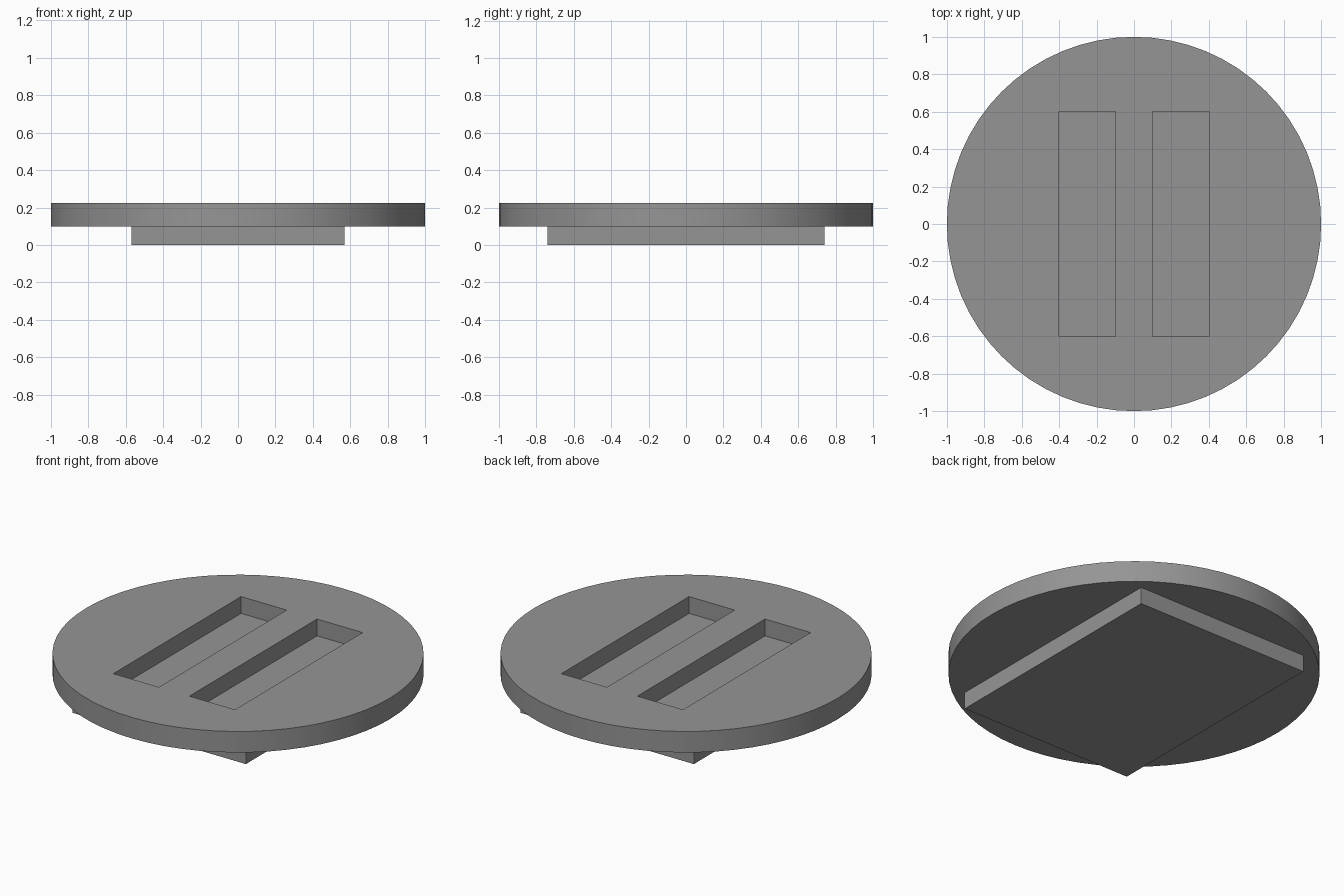
import bpy, bmesh, math

if "Cube" in bpy.data.objects:
    bpy.data.objects.remove(bpy.data.objects["Cube"])

grey = bpy.data.materials.new("plain grey")
grey.diffuse_color = (0.3, 0.3, 0.3, 1)
grey.use_nodes = True
grey.node_tree.nodes["Principled BSDF"].inputs["Base Color"].default_value = grey.diffuse_color


def finish(name, bm):
    mesh = bpy.data.meshes.new(name)
    bm.to_mesh(mesh)
    bm.free()
    mesh.materials.append(grey)
    obj = bpy.data.objects.new(name, mesh)
    bpy.context.collection.objects.link(obj)
    return obj


def box(name, lo, hi):
    bm = bmesh.new()
    bmesh.ops.create_cube(bm, size=1)
    for v in bm.verts:
        v.co = [(a + b) / 2 + c * (b - a) for a, b, c in zip(lo, hi, v.co)]
    return finish(name, bm)


# Round plate
bm = bmesh.new()
bmesh.ops.create_cone(bm, cap_ends=True, segments=64, radius1=1, radius2=1, depth=0.125)
bmesh.ops.translate(bm, verts=bm.verts, vec=(0, 0, 0.1625))
plate = finish("round_plate", bm)

# Two long pockets sunk into the top of the plate
for side, x in (("left", -0.25), ("right", 0.25)):
    cutter = box(side + "_pocket_cutter", (x - 0.15, -0.6, 0.125), (x + 0.15, 0.6, 0.3))
    cutter.hide_render = True
    cutter.hide_set(True)
    cut = plate.modifiers.new(side + " pocket", "BOOLEAN")
    cut.operation = "DIFFERENCE"
    cut.solver = "EXACT"
    cut.object = cutter

# Apply the cuts, then smooth the rim
bpy.context.view_layer.objects.active = plate
plate.select_set(True)
for name in [m.name for m in plate.modifiers]:
    bpy.ops.object.modifier_apply(modifier=name)
bpy.ops.object.shade_smooth_by_angle(angle=math.radians(30))

# Rectangular block under the plate
box("base_block", (-0.57, -0.74, 0), (0.57, 0.74, 0.1))
